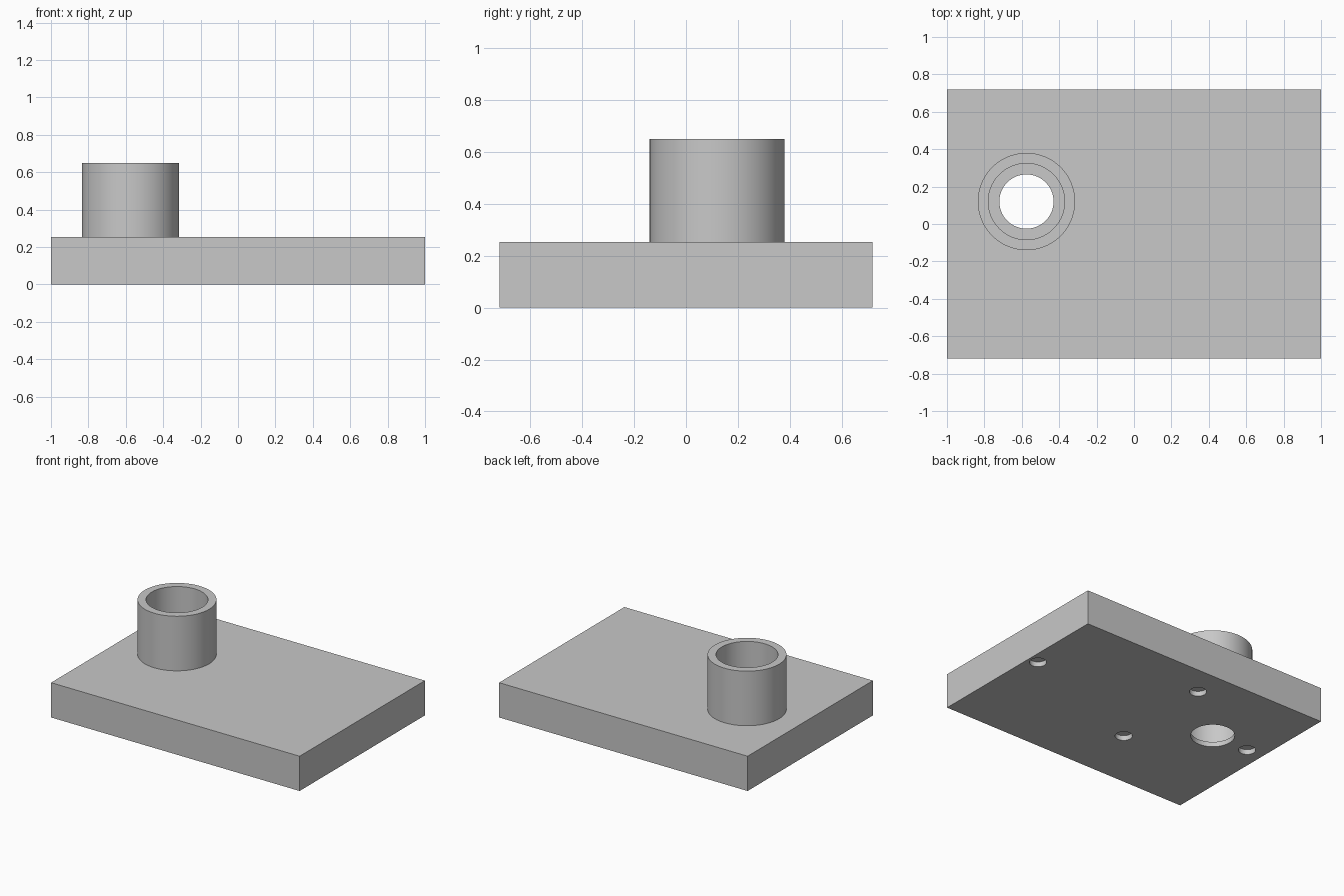
import bpy
import math

cube = bpy.data.objects.get("Cube")
if cube:
    bpy.data.objects.remove(cube, do_unlink=True)

# Main dimensions
LENGTH, WIDTH, THICK = 2.0, 1.44, 0.253
TOP = 0.65
COLLAR = (-0.575, 0.12)
LEDGE = 0.036          # floor left under the bore, also depth of the screw holes

# Single grey material
grey = bpy.data.materials.new("light_grey")
grey.use_nodes = True
colour = (0.58, 0.58, 0.58, 1)
grey.diffuse_color = colour
grey.node_tree.nodes["Principled BSDF"].inputs["Base Color"].default_value = colour


def cylinder(name, centre, radius, low, high, sides=96):
    bpy.ops.mesh.primitive_cylinder_add(
        vertices=sides, radius=radius, depth=high - low,
        location=(centre[0], centre[1], (low + high) / 2))
    obj = bpy.context.object
    obj.name = name
    obj.data.materials.append(grey)
    return obj


def combine(target, tool, operation):
    """Apply a boolean to the target and remove the tool."""
    mod = target.modifiers.new(operation.lower(), 'BOOLEAN')
    mod.operation = operation
    mod.solver = 'EXACT'
    mod.object = tool
    bpy.context.view_layer.objects.active = target
    bpy.ops.object.modifier_apply(modifier=mod.name)
    bpy.data.objects.remove(tool, do_unlink=True)


# Base plate
bpy.ops.mesh.primitive_cube_add(size=1, location=(0, 0, THICK / 2))
plate = bpy.context.object
plate.name = "base_plate_with_collar"
plate.scale = (LENGTH, WIDTH, THICK)
bpy.ops.object.transform_apply(location=True, rotation=False, scale=True)
plate.data.materials.append(grey)

# Upright collar, its bore, and the narrower hole through the floor
combine(plate, cylinder("collar", COLLAR, 0.26, THICK / 2, TOP), 'UNION')
combine(plate, cylinder("bore", COLLAR, 0.204, LEDGE, TOP + 0.1), 'DIFFERENCE')
combine(plate, cylinder("through_hole", COLLAR, 0.145, -0.1, 0.1), 'DIFFERENCE')

# Shallow screw holes in the underside
for spot in [(0.925, 0.12), (-0.13, 0.5), (-0.13, -0.26), (-0.87, 0.12)]:
    combine(plate, cylinder("screw_hole", spot, 0.057, -0.1, LEDGE, 48), 'DIFFERENCE')

# Smooth round walls, sharp edges
bpy.ops.object.select_all(action='DESELECT')
plate.select_set(True)
bpy.context.view_layer.objects.active = plate
bpy.ops.object.shade_smooth_by_angle(angle=math.radians(30))
